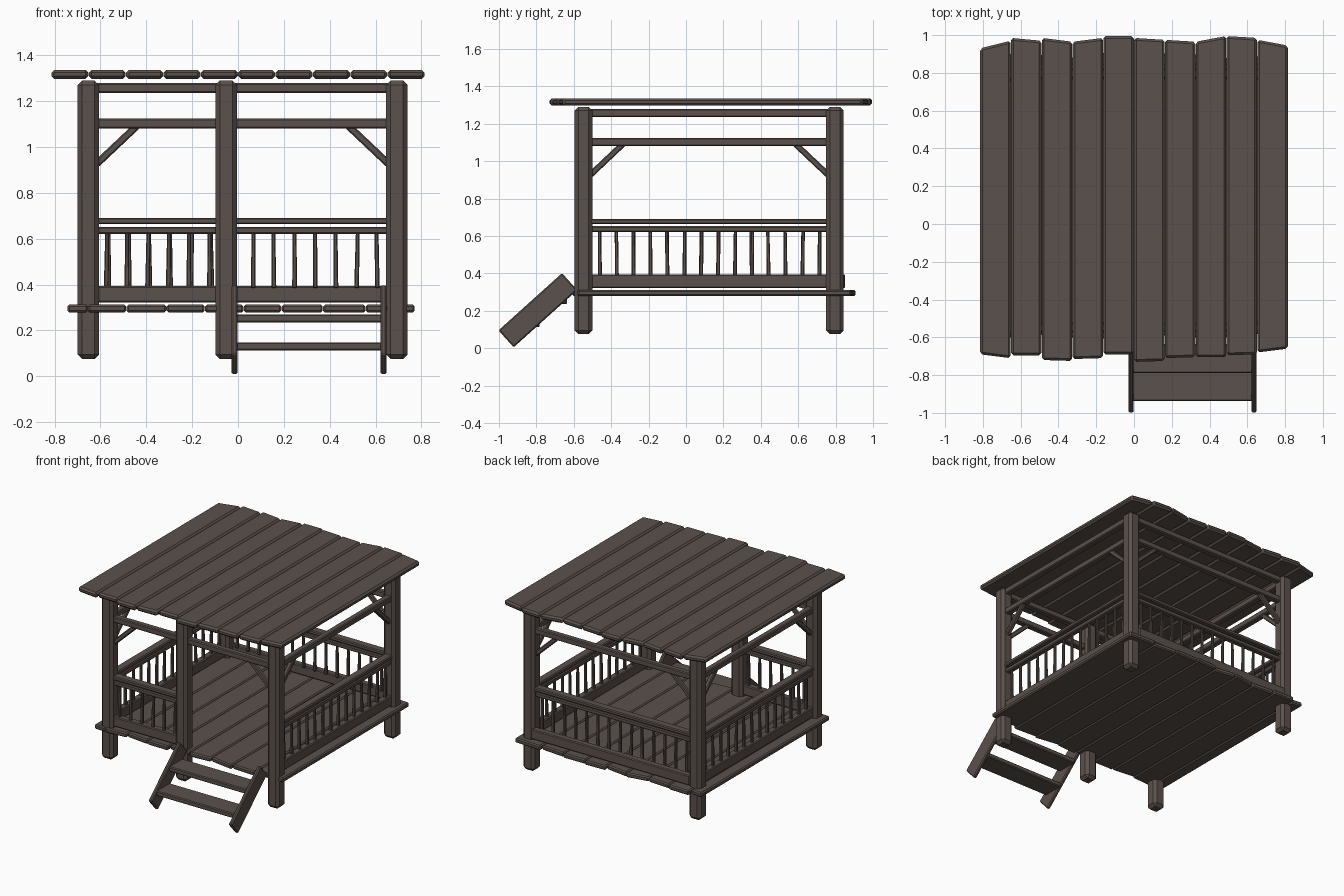
import bpy, bmesh, random
from mathutils import Vector

random.seed(4)
if "Cube" in bpy.data.objects:
    bpy.data.objects.remove(bpy.data.objects["Cube"])

WOOD = (0.105, 0.082, 0.072, 1)
wood = bpy.data.materials.new("dark brown wood")
wood.use_nodes = True
wood.diffuse_color = WOOD
wood.node_tree.nodes["Principled BSDF"].inputs["Base Color"].default_value = WOOD


def finish(name, bm, bevel):
    """Chamfer the edges and turn the mesh into an object."""
    bmesh.ops.recalc_face_normals(bm, faces=bm.faces)
    bmesh.ops.bevel(bm, geom=bm.edges[:], offset=bevel, segments=1,
                    affect='EDGES', clamp_overlap=True)
    mesh = bpy.data.meshes.new(name)
    bm.to_mesh(mesh)
    bm.free()
    mesh.materials.append(wood)
    obj = bpy.data.objects.new(name, mesh)
    bpy.context.collection.objects.link(obj)
    return obj


def box(name, x, y, z, bevel=0.008):
    """Box from (low, high) ranges; y may be a function of (x side, y side)."""
    bm = bmesh.new()
    bmesh.ops.create_cube(bm, size=2)
    for v in bm.verts:
        i, j, k = (int(c > 0) for c in v.co)
        v.co = (x[i], y(i, j) if callable(y) else y[j], z[k])
    return finish(name, bm, bevel)


def beam(name, start, end, width, height, bevel=0.006, taper=1.0):
    """Rectangular bar between two points."""
    a, b = Vector(start), Vector(end)
    d = (b - a).normalized()
    side = d.cross(Vector((0, 0, 1)))
    side = side.normalized() if side.length > 0.2 else Vector((1, 0, 0))
    up = side.cross(d).normalized()
    bm = bmesh.new()
    bmesh.ops.create_cube(bm, size=2)
    for v in bm.verts:
        s = taper if v.co.z > 0 else 1
        v.co = ((b if v.co.z > 0 else a) + side * v.co.x * width * s / 2
                + up * v.co.y * height * s / 2)
    return finish(name, bm, bevel)


# Posts
LEFT, MID, RIGHT = -0.653, -0.052, 0.693
FRONT, BACK = -0.548, 0.796
HALF = 0.047
for name, px, py in (("front_right_post", LEFT, FRONT), ("front_middle_post", MID, FRONT),
                     ("front_left_post", RIGHT, FRONT), ("back_right_post", LEFT, BACK),
                     ("back_left_post", RIGHT, BACK)):
    box(name, (px - HALF, px + HALF), (py - HALF, py + HALF), (0.075, 1.29), 0.02)


# Roof planks with uneven slanted ends: front pair, back pair
roof_ends = [(-.69, -.71, .93, .97), (-.695, -.695, .985, .97), (-.72, -.725, .985, .965),
             (-.715, -.71, .965, .985), (-.69, -.69, .995, .995), (-.73, -.725, .985, .975),
             (-.71, -.705, .975, .965), (-.705, -.705, .965, .995), (-.695, -.69, .995, .985),
             (-.68, -.66, .975, .945)]
STEP = 0.163
for n, e in enumerate(roof_ends):
    x0 = -0.815 + n * STEP
    box(f"roof_plank_{n + 1}", (x0 + 0.001, x0 + STEP - 0.001),
        lambda i, j, e=e: e[2 * j + i], (1.297, 1.336), 0.012)

# Floor planks
seams = [-.745, -.655, -.487, -.312, -.145, .025, .19, .37, .557, .772]
for n, (x0, x1) in enumerate(zip(seams, seams[1:])):
    e = [-0.6 + random.uniform(-0.01, 0.025) for _ in range(2)]
    e += [0.895 + random.uniform(-0.025, 0.015) for _ in range(2)]
    box(f"floor_plank_{n + 1}", (x0 + 0.001, x1 - 0.001),
        lambda i, j, e=e: e[2 * j + i], (0.278, 0.312), 0.008)


# Walls: rails, balusters and corner braces along one line
def wall(name, start, end, railing_end, count, first, shift=0.0):
    a, b, r = Vector(start), Vector(end), Vector(railing_end)
    d = (b - a).normalized()
    out = Vector((0, shift, 0))

    def rail(part, z, width, height, stop, off=Vector()):
        up = Vector((0, 0, z))
        beam(f"{name}_{part}", a + d * 0.03 + up + off, stop - d * 0.03 + up + off,
             width, height)

    rail("top_beam", 1.257, 0.045, 0.043, b)
    rail("upper_rail", 1.102, 0.045, 0.043, b)
    rail("handrail", 0.677, 0.06, 0.028, r)
    rail("under_rail", 0.636, 0.04, 0.032, r)
    rail("bottom_rail", 0.358, 0.05, 0.072, r, out)
    for n in range(count):
        p = a + d * (first + n * 0.0902)
        lean = d * random.uniform(-0.005, 0.005)
        beam(f"{name}_baluster_{n + 1}", p + Vector((0, 0, 0.385)),
             p + lean + Vector((0, 0, 0.625)), 0.021, 0.021, 0.004, 0.8)
    for part, corner, s in (("brace_a", a, d), ("brace_b", b, -d)):
        beam(f"{name}_{part}", corner + s * 0.035 + Vector((0, 0, 0.925)),
             corner + s * 0.215 + Vector((0, 0, 1.095)), 0.03, 0.032)


wall("front", (LEFT, FRONT, 0), (RIGHT, FRONT, 0), (MID, FRONT, 0), 6, 0.078)
wall("back", (LEFT, BACK, 0), (RIGHT, BACK, 0), (RIGHT, BACK, 0), 14, 0.088, 0.03)
for name, px in (("right_side", LEFT), ("left_side", RIGHT)):
    wall(name, (px, FRONT, 0), (px, BACK, 0), (px, BACK, 0), 14, 0.088)

# Steps: two sloping stringers and two treads
for name, sx in (("right_stringer", -0.015), ("left_stringer", 0.635)):
    beam(name, (sx, -0.962, 0.05), (sx, -0.622, 0.356), 0.026, 0.122, 0.007)
for n, (y0, z0) in enumerate(((-0.937, 0.113), (-0.79, 0.235))):
    box(f"step_tread_{n + 1}", (-0.012, 0.632), (y0, y0 + 0.155), (z0, z0 + 0.035), 0.006)
